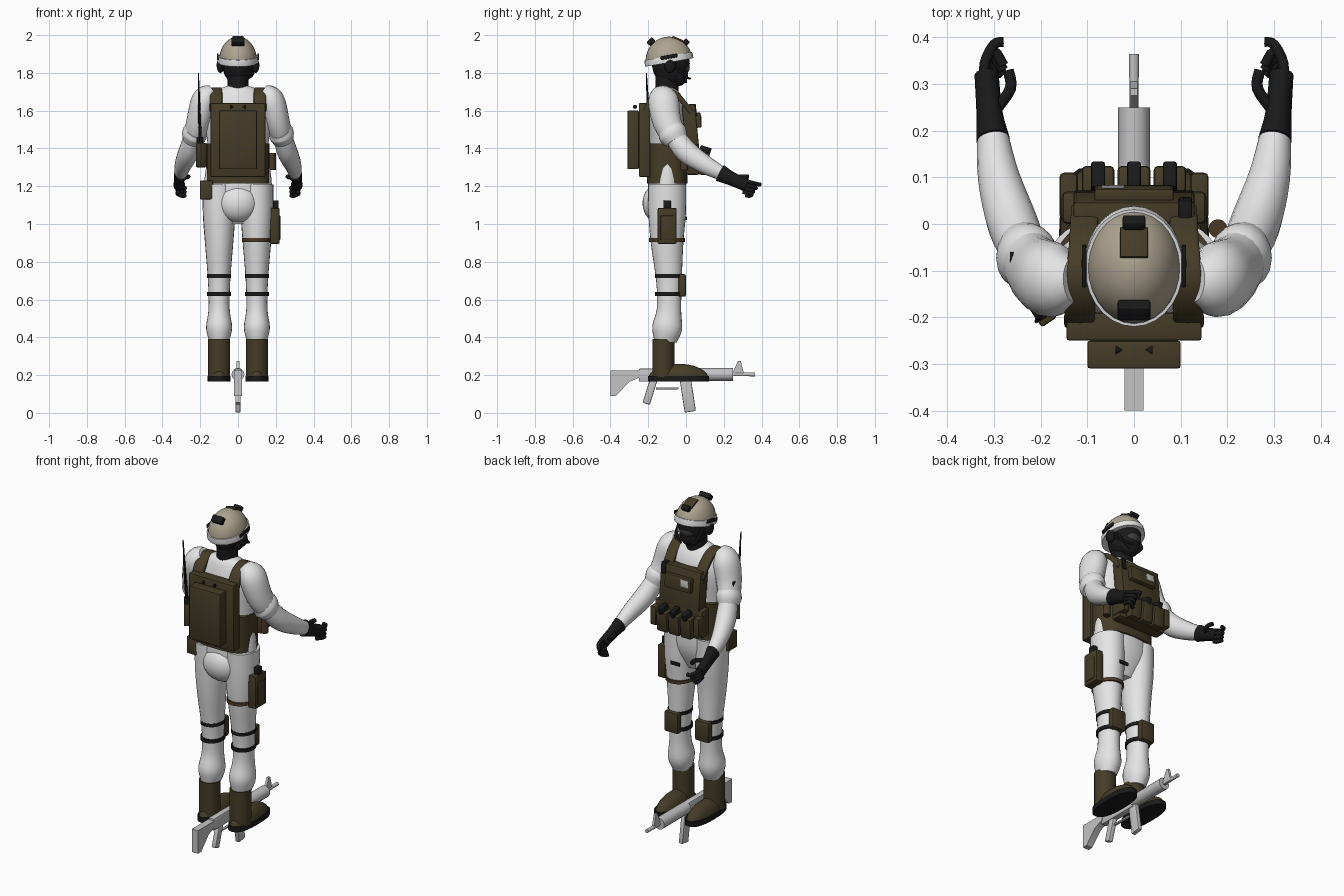
import bpy, bmesh, math
from mathutils import Vector, Matrix

if "Cube" in bpy.data.objects:
    bpy.data.objects.remove(bpy.data.objects["Cube"])


def material(name, red, green, blue):
    mat = bpy.data.materials.new(name)
    mat.use_nodes = True
    mat.diffuse_color = (red, green, blue, 1)
    mat.node_tree.nodes["Principled BSDF"].inputs["Base Color"].default_value = mat.diffuse_color
    return mat


WHITE = material("white cloth", .78, .78, .78)
OLIVE = material("olive fabric", .06, .045, .02)
BLACK = material("black", .01, .01, .01)
BEIGE = material("helmet beige", .42, .37, .28)
GREY = material("rifle grey", .55, .55, .55)
DARK = material("dark grey visor", .05, .05, .05)
BROWN = material("brown strap", .07, .04, .02)


def finish(name, bm, mat):
    bmesh.ops.recalc_face_normals(bm, faces=bm.faces)
    mesh = bpy.data.meshes.new(name)
    bm.to_mesh(mesh)
    bm.free()
    mesh.materials.append(mat)
    mesh.shade_smooth()
    mesh.set_sharp_from_angle(angle=math.radians(40))
    bpy.context.collection.objects.link(bpy.data.objects.new(name, mesh))


def smooth_path(points, steps):
    """Catmull-Rom curve through points that carry their radius as fourth value."""
    points = [Vector(p) for p in points]
    ends = [points[0], *points, points[-1]]
    path = []
    for before, start, stop, after in zip(ends, ends[1:], ends[2:], ends[3:]):
        for step in range(steps):
            t = step / steps
            bend = (stop - before) * (t - 2 * t ** 2 + t ** 3) + (after - start) * (t ** 3 - t ** 2)
            blend = 3 * t ** 2 - 2 * t ** 3
            path.append(start.lerp(stop, blend) + bend / 2)
    return path + [points[-1]]


def limb(name, mat, points, flat=1, power=2, sides=20, steps=4):
    """Skin along a path; flat is depth over width, power squares the section."""
    bm = bmesh.new()
    path = smooth_path(points, steps)
    loops = []
    for i, ring in enumerate(path):
        centre = ring.xyz
        along = (path[min(i + 1, len(path) - 1)].xyz - path[max(i - 1, 0)].xyz).normalized()
        across = (Vector((1, 0, 0)) - along * along.x).normalized()
        deep = along.cross(across) * flat
        loop = []
        for k in range(sides):
            angle = math.tau * k / sides
            c, s = (math.copysign(abs(w) ** (2 / power), w) for w in (math.cos(angle), math.sin(angle)))
            loop.append(bm.verts.new(centre + (across * c + deep * s) * ring.w))
        loops.append(loop)
    for low, high in zip(loops, loops[1:]):
        for k in range(sides):
            bm.faces.new((low[k - 1], low[k], high[k], high[k - 1]))
    bm.faces.new(loops[0])
    bm.faces.new(loops[-1])
    finish(name, bm, mat)


def rod(name, mat, points, radius, sides=10):
    limb(name, mat, [(*p, radius) for p in points], sides=sides)


def band(name, mat, at, height, radius, flat=1, power=2):
    x, y, z = at
    limb(name, mat, [(x, y, z + d, radius) for d in (-height / 2, height / 2)], flat, power, sides=28, steps=1)


def box(name, mat, at, size, bevel=.006, tilt=0, turn=0):
    bm = bmesh.new()
    bmesh.ops.create_cube(bm, size=1)
    bmesh.ops.scale(bm, vec=size, verts=bm.verts)
    bmesh.ops.bevel(bm, geom=bm.edges[:], offset=min(bevel, min(size) / 4), segments=2,
                    affect='EDGES', profile=.5)
    pose = Matrix.Translation(at) @ Matrix.Rotation(turn, 4, 'Z') @ Matrix.Rotation(tilt, 4, 'X')
    bmesh.ops.transform(bm, matrix=pose, verts=bm.verts)
    finish(name, bm, mat)


def ball(name, mat, at, radii, bottom=None, top=None, slope=0):
    """Ellipsoid, optionally cut off below or above a sloping plane."""
    bm = bmesh.new()
    bmesh.ops.create_uvsphere(bm, u_segments=28, v_segments=18, radius=1)
    bmesh.ops.transform(bm, matrix=Matrix.Translation(at) @ Matrix.Diagonal((*radii, 1)), verts=bm.verts)
    for height, way in ((bottom, -1), (top, 1)):
        if height is not None:
            bmesh.ops.bisect_plane(bm, geom=bm.verts[:] + bm.edges[:] + bm.faces[:], clear_outer=True,
                                   plane_co=(0, at[1], height), plane_no=(0, -slope * way, way))
            bmesh.ops.holes_fill(bm, edges=[e for e in bm.edges if e.is_boundary])
    finish(name, bm, mat)


def plate(name, mat, outline, width):
    """Side outline of (y, z) points, extruded across x."""
    bm = bmesh.new()
    face = bm.faces.new([bm.verts.new((-width / 2, y, z)) for y, z in outline])
    grown = bmesh.ops.extrude_face_region(bm, geom=[face])["geom"]
    bmesh.ops.translate(bm, vec=(width, 0, 0), verts=[g for g in grown if isinstance(g, bmesh.types.BMVert)])
    finish(name, bm, mat)


# Torso and seat
limb("torso", WHITE, [(0, -.1, 1, .08), (0, -.1, 1.1, .16), (0, -.1, 1.2, .18), (0, -.1, 1.4, .16),
                      (0, -.1, 1.6, .18), (0, -.11, 1.7, .12), (0, -.11, 1.73, .06)], flat=.56, sides=28)
ball("seat", WHITE, (0, -.15, 1.11), (.11, .08, .1))

# Head, face and neck
band("neck", BLACK, (0, -.1, 1.75), height=.12, radius=.056, flat=1.1)
ball("head", BLACK, (0, -.08, 1.85), (.08, .1, .12))
ball("jaw", BLACK, (0, -.04, 1.79), (.06, .05, .06))
ball("visor", DARK, (0, -.04, 1.83), (.06, .06, .05))
rod("microphone_arm", BLACK, [(.09, -.06, 1.83), (.07, 0, 1.78), (.02, .02, 1.77)], radius=.006)

# Helmet
dome = Vector((0, -.09, 1.865))
ball("helmet_shell", BEIGE, dome, (.1, .124, .127), bottom=dome.z, slope=.18)
ball("helmet_rim", WHITE, dome, (.107, .13, .13), bottom=dome.z - .01, top=dome.z + .025, slope=.18)
box("front_mount", BLACK, (0, 0, 1.963), (.05, .03, .03), tilt=-.8)
box("top_patch", OLIVE, (0, -.04, 1.978), (.06, .07, .01), tilt=-.4)
box("rear_battery", BLACK, (0, -.185, 1.965), (.07, .04, .03), tilt=.8)

# Vest, back panel and pouches
band("waist_band", OLIVE, (0, -.1, 1.32), height=.21, radius=.167, flat=.64, power=3)
box("back_panel", OLIVE, (0, -.22, 1.445), (.29, .06, .39))
box("back_pack", OLIVE, (0, -.28, 1.445), (.2, .06, .31))
rod("carry_handle", BLACK, [(-.04, -.27, 1.62), (.04, -.27, 1.62)], radius=.011)
box("chest_panel", OLIVE, (0, .025, 1.5), (.26, .07, .26), tilt=.1)
box("chest_pouch", OLIVE, (0, .065, 1.55), (.17, .03, .08), tilt=.1)
box("chest_patch", GREY, (-.045, .077, 1.56), (.05, .009, .04), tilt=.1)
box("chest_radio", BLACK, (.11, .03, 1.6), (.03, .05, .07), tilt=.1)
box("pouch_shelf", OLIVE, (0, .035, 1.34), (.31, .07, .16), bevel=.012)
for slot in (-1, 0, 1):
    x = slot * .077
    box("magazine_pouch", OLIVE, (x, .09, 1.32), (.07, .06, .12), bevel=.01, tilt=-.1)
    box("magazine", BLACK, (x, .1, 1.385), (.03, .06, .05), tilt=-.3)
band("flashlight_pouch", BROWN, (.18, -.01, 1.33), height=.09, radius=.02)

# Radio with antenna, hip pouch, sleeve badge
box("radio_pouch", OLIVE, (-.195, -.19, 1.365), (.04, .05, .13), turn=.6)
box("radio_body", BLACK, (-.2, -.19, 1.44), (.03, .03, .04), turn=.6)
limb("antenna", BLACK, [(-.2, -.19, 1.45, .008), (-.205, -.2, 1.6, .007), (-.21, -.21, 1.8, .003)], sides=8)
box("hip_pouch", OLIVE, (-.167, -.15, 1.18), (.07, .08, .1))
box("sleeve_badge", BLACK, (-.262, -.09, 1.54), (.008, .06, .07))

# Holster on the thigh
box("holster", OLIVE, (.195, -.1, .99), (.05, .1, .19))
box("holster_pocket", OLIVE, (.215, -.1, .98), (.02, .07, .13))
box("pistol_grip", BLACK, (.2, -.1, 1.1), (.03, .04, .05))
band("thigh_strap", BROWN, (.1, -.1, .915), height=.02, radius=.08, flat=1.2)
box("thigh_badge", BLACK, (.07, 0, 1.03), (.06, .008, .02))

for s, side in ((1, "left"), (-1, "right")):
    # Legs, knee gear and boots
    x = s * .1
    limb(side + "_leg", WHITE, [(x, -.1, 1.21, .088), (x, -.1, 1.05, .086), (x, -.1, .9, .075),
                                (x, -.09, .7, .059), (x, -.09, .55, .056), (x, -.1, .45, .069),
                                (x, -.11, .38, .052)], flat=1.15, sides=24)
    for z in (.63, .725):
        band(side + "_knee_strap", BLACK, (x, -.09, z), height=.02, radius=.064, flat=1.15)
    box(side + "_knee_pad", OLIVE, (x, -.02, .675), (.09, .04, .12), bevel=.012)
    band(side + "_boot_shaft", OLIVE, (x, -.12, .29), height=.2, radius=.058)
    ball(side + "_boot_foot", OLIVE, (x, -.04, .18), (.06, .16, .08), bottom=.18)
    band(side + "_sole", BLACK, (x, -.04, .18), height=.03, radius=.061, flat=2.65, power=2.5)

    # Arms with rolled sleeves
    limb(side + "_upper_arm", WHITE, [(s * .13, -.12, 1.7, .04), (s * .175, -.12, 1.66, .068),
                                      (s * .21, -.1, 1.54, .064), (s * .24, -.05, 1.44, .053)], flat=1.18)
    limb(side + "_sleeve_cuff", WHITE, [(s * .22, -.09, 1.5, .06), (s * .23, -.07, 1.475, .067),
                                        (s * .24, -.05, 1.44, .054)], flat=1.15)
    limb(side + "_forearm", WHITE, [(s * .23, -.07, 1.48, .048), (s * .26, 0, 1.385, .054),
                                    (s * .29, .1, 1.315, .045), (s * .304, .2, 1.262, .032)], flat=1.1)

    # Gloved hands
    limb(side + "_glove", BLACK, [(s * .302, .18, 1.27, .036), (s * .31, .24, 1.24, .028),
                                  (s * .316, .32, 1.205, .026)], flat=1.3)
    for i in range(4):
        z = 1.23 - i * .02
        curl = min(i, 1) * .04 + i * .01
        rod(side + "_finger", BLACK, [(s * .318, .3, z), (s * .32, .345, z - .01),
                                      (s * .3, .385 - i * .015, z - .02), (s * .28, .39 - curl, z - .02)], radius=.011)
    rod(side + "_thumb", BLACK, [(s * .3, .24, 1.24), (s * .265, .29, 1.25), (s * .27, .33, 1.25)], radius=.012)

    # Side pouch, shoulder strap and headset
    box(side + "_pouch", OLIVE, (s * .14, .06, 1.335), (.04, .1, .11), bevel=.012)
    limb(side + "_shoulder_strap", OLIVE, [(s * .117, -.21, 1.6, .033), (s * .116, -.18, 1.67, .033),
                                           (s * .115, -.12, 1.708, .032), (s * .11, -.05, 1.685, .03),
                                           (s * .105, .03, 1.59, .03)], flat=.45, power=5)
    ball(side + "_earphone", BLACK, (s * .093, -.085, 1.84), (.02, .03, .04))
    box(side + "_helmet_rail", BLACK, (s * .107, -.09, 1.885), (.01, .09, .02), tilt=.18)
    rod(side + "_chin_strap", BLACK, [(s * .08, -.05, 1.85), (s * .065, -.01, 1.79), (s * .03, 0, 1.75)], radius=.006)

# Rifle lying between the feet
bore = .204
plate("rifle_stock", GREY, [(-.4, .225), (-.24, .225), (-.24, .19), (-.3, .165), (-.37, .09), (-.4, .09)], width=.04)
box("rifle_receiver", GREY, (0, -.12, .2), (.036, .26, .07))
box("rifle_grip", GREY, (0, -.19, .115), (.028, .04, .14), tilt=-.3)
box("rifle_magazine", GREY, (0, .01, .09), (.026, .06, .17), tilt=.15)
box("trigger_guard", GREY, (0, -.1, .13), (.014, .12, .01))
limb("handguard", GREY, [(0, 0, bore, .034), (0, .25, bore, .034)], sides=12, steps=1)
plate("front_sight", GREY, [(.24, .195), (.31, .195), (.29, .275), (.275, .275)], width=.014)
limb("barrel", GREY, [(0, .24, bore, .009), (0, .365, bore, .011)], sides=10, steps=1)
